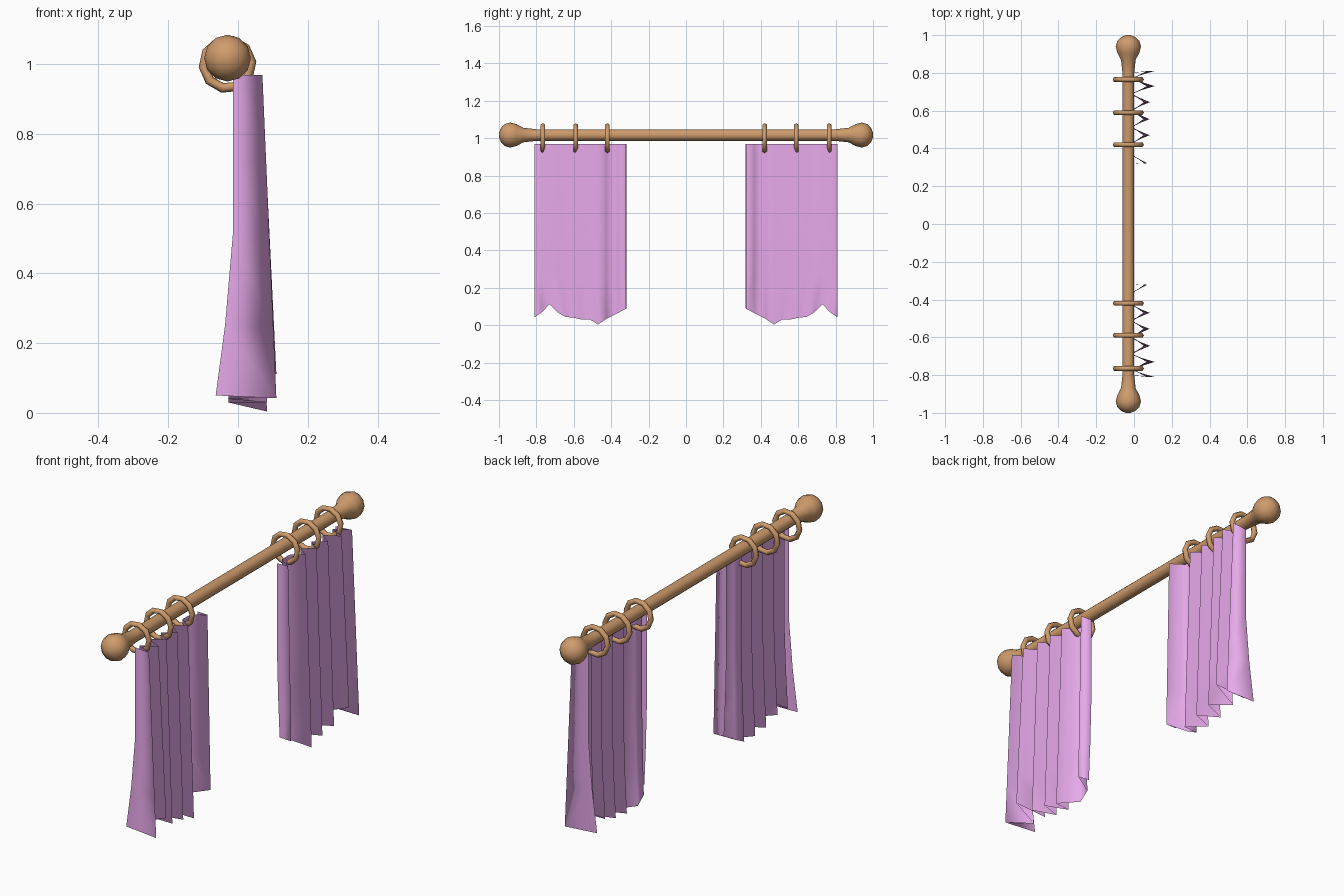
import bpy, bmesh, math

if "Cube" in bpy.data.objects:
    bpy.data.objects.remove(bpy.data.objects["Cube"])

ROD_X, ROD_Z = -0.03, 1.017


def material(name, rgb):
    m = bpy.data.materials.new(name)
    m.diffuse_color = (*rgb, 1)
    m.use_nodes = True
    m.node_tree.nodes["Principled BSDF"].inputs["Base Color"].default_value = m.diffuse_color
    return m


wood = material("wood", (0.62, 0.33, 0.15))
cloth = material("cloth", (0.80, 0.40, 0.83))


def finish(bm, name, mat, mirror=False):
    for f in bm.faces:
        f.smooth = True
    me = bpy.data.meshes.new(name)
    bm.to_mesh(me)
    bm.free()
    me.materials.append(mat)
    ob = bpy.data.objects.new(name, me)
    bpy.context.collection.objects.link(ob)
    if mirror:
        mod = ob.modifiers.new("mirror", 'MIRROR')
        mod.use_axis = (False, True, False)
        mod.use_mirror_merge = False
    return ob


def grid_faces(bm, rows, closed):
    for a, b in zip(rows, rows[1:]):
        n = len(a)
        for i in range(n if closed else n - 1):
            j = (i + 1) % n
            bm.faces.new((a[i], a[j], b[j], b[i]))


# Rod with turned finials: one lathe profile (y, radius), mirrored to both ends
half = [(0.80, 0.031), (0.87, 0.039), (0.905, 0.058), (0.94, 0.067),
        (0.97, 0.058), (0.99, 0.037), (1.0, 0.012)]
profile = [(-y, r) for y, r in reversed(half)] + half
SIDES = 12
bm = bmesh.new()
rows = []
for y, r in profile:
    rows.append([bm.verts.new((ROD_X + r * math.cos(2 * math.pi * i / SIDES), y,
                               ROD_Z + r * math.sin(2 * math.pi * i / SIDES)))
                 for i in range(SIDES)])
grid_faces(bm, rows, True)
bm.faces.new(rows[0])
bm.faces.new(rows[-1])
bmesh.ops.recalc_face_normals(bm, faces=bm.faces)
finish(bm, "curtain_rod", wood)

# Rings: three low-poly hoops per curtain, mirrored to the other side
MAJOR, MINOR, NU, NV = 0.069, 0.014, 10, 6
for k, y0 in enumerate((0.42, 0.59, 0.765)):
    bm = bmesh.new()
    rows = []
    for u in range(NU):
        a = 2 * math.pi * u / NU + 0.1
        ring = []
        for v in range(NV):
            b = 2 * math.pi * v / NV
            r = MAJOR + MINOR * math.cos(b)
            ring.append(bm.verts.new((ROD_X + r * math.cos(a), y0 + MINOR * math.sin(b),
                                      0.999 + r * math.sin(a))))
        rows.append(ring)
    grid_faces(bm, rows + rows[:1], True)
    bmesh.ops.recalc_face_normals(bm, faces=bm.faces)
    finish(bm, f"ring_{k + 1}", wood, True)

# Curtain: pleated sheet, each fold line is (y, x at top, x at hem, z of hem)
folds = [
    (0.800, -0.015, -0.064, 0.050),
    (0.810, 0.070, 0.110, 0.042),
    (0.770, -0.010, -0.030, 0.070),
    (0.730, 0.068, 0.110, 0.112),
    (0.688, -0.010, -0.030, 0.070),
    (0.645, 0.052, 0.085, 0.045),
    (0.600, -0.010, -0.028, 0.040),
    (0.555, 0.050, 0.083, 0.030),
    (0.512, -0.010, -0.028, 0.030),
    (0.470, 0.050, 0.083, 0.004),
    (0.425, -0.012, -0.028, 0.035),
    (0.365, -0.010, -0.020, 0.065),
    (0.322, 0.055, 0.072, 0.088),
    (0.318, -0.005, 0.010, 0.092),
]
TOP = 0.968
bm = bmesh.new()
rows = []
for t in (0.0, 0.25, 0.5, 0.78, 1.0):
    row = []
    for y, xt, xb, zb in folds:
        # backs of the folds stay straight and flare only near the hem
        s = t if xt > 0.02 else max(0.0, (t - 0.6) / 0.4)
        row.append(bm.verts.new((xt + (xb - xt) * s, y, TOP + (zb - TOP) * t)))
    rows.append(row)
grid_faces(bm, rows, False)
bmesh.ops.recalc_face_normals(bm, faces=bm.faces)
if sum(f.normal.x for f in bm.faces) < 0:
    bmesh.ops.reverse_faces(bm, faces=bm.faces)
finish(bm, "curtain", cloth, True)
